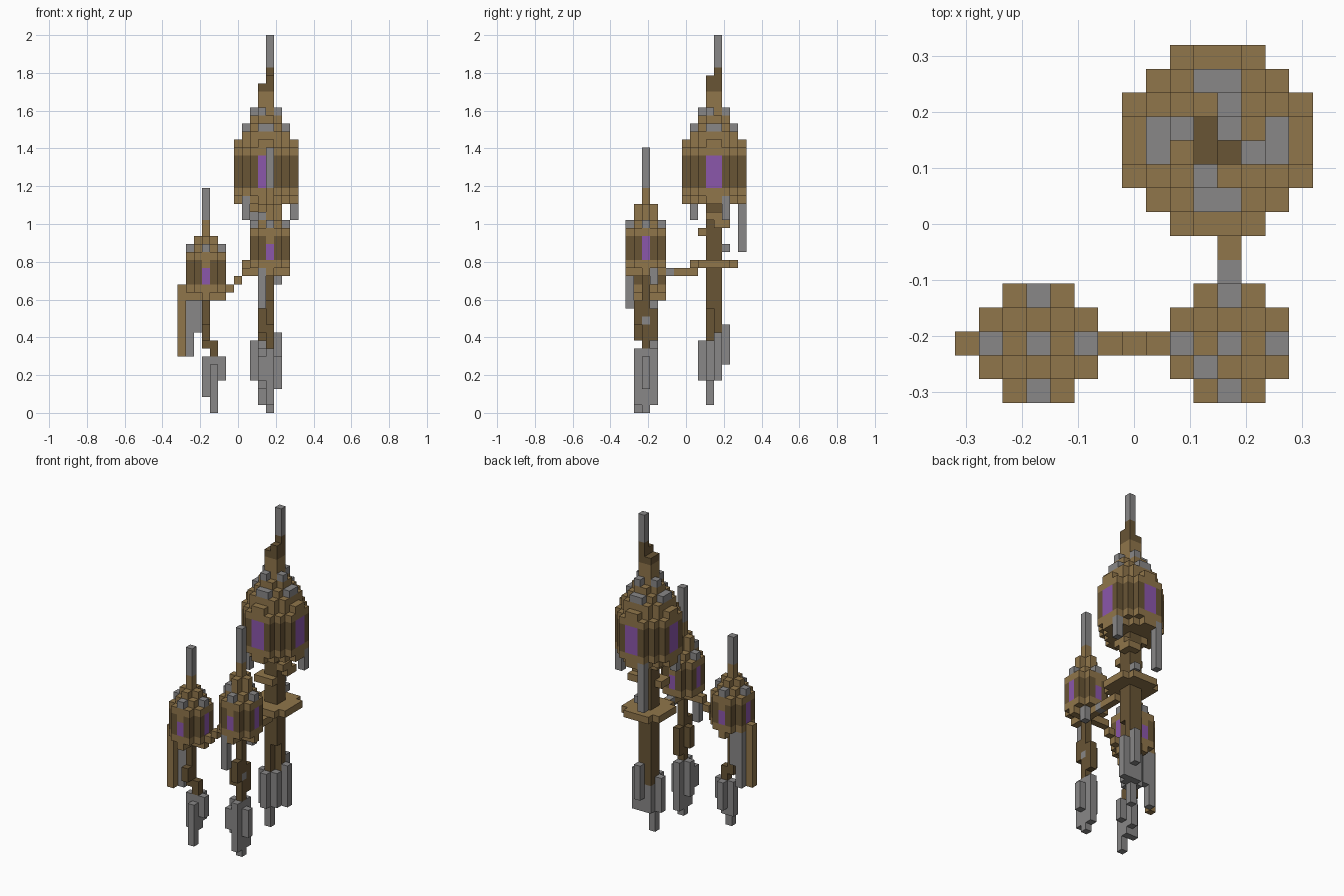
import bpy
import bmesh
from mathutils import Vector

default_cube = bpy.data.objects.get("Cube")
if default_cube:
    bpy.data.objects.remove(default_cube, do_unlink=True)

CELL = 2 / 47
ORIGIN = Vector((7.5, 7.5, 0))


def make_material(name, rgb):
    material = bpy.data.materials.new(name)
    material.use_nodes = True
    colour = (*rgb, 1)
    material.diffuse_color = colour
    material.node_tree.nodes["Principled BSDF"].inputs["Base Color"].default_value = colour
    return material


MATERIALS = {
    "wood": make_material("light wood", (.28, .18, .07)),
    "dark": make_material("dark wood", (.14, .09, .036)),
    "stone": make_material("grey stone", (.25, .245, .245)),
    "glass": make_material("purple glass", (.26, .095, .41)),
}
SLOTS = list(MATERIALS)

# Every part is a set of coloured cells on one shared grid
parts = {}


def column(part, colour, x, y, low, high):
    """Vertical run of cells from low to high, both included."""
    cells = parts.setdefault(part, {})
    for z in range(low, high + 1):
        cells[(x, y, z)] = colour


def slab(part, colour, centre, width, low, high, keep=lambda dx, dy: True):
    """Square block about a centre; keep() trims it by distance from the axis."""
    cx, cy = centre
    for x in range(15):
        for y in range(15):
            dx, dy = abs(x + .5 - cx), abs(y + .5 - cy)
            if max(dx, dy) < width / 2 and keep(dx, dy):
                column(part, colour, x, y, low, high)


def disc(part, colour, centre, width, low, high):
    """Block with stepped round corners."""
    limit = {8: 5, 6: 4, 5: 3, 4: 2, 3: 1}[width]
    slab(part, colour, centre, width, low, high, lambda dx, dy: dx + dy <= limit)


def quarter_turns(part, colour, centre, offset, low, high):
    """The same column repeated at four quarter turns."""
    dx, dy = offset
    for _ in range(4):
        column(part, colour, int(centre[0] + dx), int(centre[1] + dy), low, high)
        dx, dy = -dy, dx


# Large tower: body, windows and eaves
MAIN = (11, 11)
disc("main_body", "wood", MAIN, 6, 26, 26)
disc("main_body", "wood", MAIN, 8, 27, 27)
disc("main_body", "dark", MAIN, 8, 28, 31)
disc("main_body", "wood", MAIN, 8, 32, 32)
for side in (-.5, .5):
    quarter_turns("main_body", "glass", MAIN, (3.5, side), 28, 31)
    quarter_turns("main_body", "wood", MAIN, (3.5, side), 32, 33)
    quarter_turns("main_body", "wood", MAIN, (3.5, side), 26, 27)

# Large tower: stepped roof with stone tiles and spire
disc("main_roof", "wood", MAIN, 6, 33, 34)
slab("main_roof", "wood", MAIN, 4, 35, 35)
disc("main_roof", "wood", MAIN, 4, 36, 36)
for side in (-.5, .5):
    quarter_turns("main_roof", "stone", MAIN, (2.5, side), 35, 35)
quarter_turns("main_roof", "stone", MAIN, (1.5, -.5), 37, 37)
slab("main_spire", "wood", MAIN, 2, 37, 39)
slab("main_spire", "dark", MAIN, 2, 40, 40)
column("main_spire", "dark", 11, 10, 41, 41)
column("main_spire", "dark", 11, 11, 41, 42)
column("main_spire", "stone", 11, 11, 43, 46)

# Large tower: hanging stones
column("main_hangings", "stone", 9, 14, 20, 26)
column("main_hangings", "stone", 8, 8, 24, 26)
column("main_hangings", "stone", 14, 12, 24, 26)

# Large tower: trunk, winding steps and landing
slab("main_trunk", "dark", MAIN, 2, 13, 25)
column("main_trunk", "dark", 10, 10, 9, 12)
column("main_trunk", "dark", 10, 11, 8, 12)
column("main_trunk", "dark", 11, 11, 9, 12)
for x, y, z in [(9, 10, 25), (9, 11, 25), (12, 11, 24), (12, 10, 24), (12, 11, 23),
                (12, 12, 23), (11, 12, 23), (11, 9, 22), (10, 9, 22), (9, 10, 22), (9, 9, 22)]:
    column("winding_steps", "wood", x, y, z, z)
disc("landing", "wood", MAIN, 6, 18, 18)
column("landing", "stone", 11, 12, 20, 20)


def small_tower(name, centre, base, roof_layers, spire_height):
    """Five-cell-wide tower with windows, tiled roof and spire."""
    x, y = int(centre[0]), int(centre[1])
    body, roof, spire = name + "_body", name + "_roof", name + "_spire"
    eaves = base + 4
    disc(body, "wood", centre, 5, base, base)
    disc(body, "dark", centre, 5, base + 1, base + 3)
    for end in (-2, 2):
        column(body, "glass", x, y + end, base + 1, base + 2)
        column(body, "wood", x, y + end, base + 3, base + 3)
        column(body, "glass", x + end, y, base + 1, base + 3)
    disc(roof, "wood", centre, 5, eaves, eaves)
    slab(roof, "wood", centre, 3, eaves + 1, eaves + 1)
    quarter_turns(roof, "stone", centre, (2, 0), eaves + 1, eaves + 1)
    peak = eaves + 1 + roof_layers
    disc(roof, "wood", centre, 3, eaves + 2, peak)
    column(spire, "wood", x, y, peak + 1, peak + 2)
    column(spire, "stone", x, y, peak + 3, peak + 2 + spire_height)
    # Floor beams below the base
    disc(body, "wood", centre, 3, base - 1, base - 1)
    quarter_turns(body, "wood", centre, (2, 0), base - 1, base - 1)


small_tower("middle_tower", (11.5, 2.5), 18, 2, 5)
small_tower("low_tower", (3.5, 2.5), 15, 1, 4)
column("middle_tower_roof", "stone", 10, 1, 24, 24)

# Middle tower: trunk and hanging stones
column("middle_trunk", "dark", 11, 2, 8, 17)
column("middle_trunk", "dark", 11, 1, 11, 13)
column("middle_trunk", "dark", 11, 3, 9, 12)
column("middle_trunk", "dark", 10, 2, 10, 12)
column("middle_trunk", "stone", 11, 2, 11, 11)
column("middle_hangings", "stone", 10, 0, 13, 17)
column("middle_hangings", "stone", 12, 3, 16, 17)

# Low tower: trunk, hanging stones and wooden hanging plank
column("low_trunk", "dark", 3, 2, 8, 14)
column("low_trunk", "dark", 4, 2, 7, 8)
column("low_trunk", "dark", 3, 1, 9, 10)
column("low_hangings", "stone", 1, 3, 7, 14)
column("low_hangings", "stone", 2, 3, 10, 14)
column("hanging_plank", "wood", 0, 2, 7, 15)

# Bridges between the towers
for step in range(3):
    column("low_bridge", "wood", 6 + step, 2, 15 + step, 15 + step)
for y in range(5, 9):
    column("high_bridge", "stone" if y == 5 else "wood", 11, y, 17, 17)

# Stone roots as (x, y, low, high)
ROOTS = {
    "main_roots": [(10, 10, 1, 8), (11, 10, 4, 8), (10, 11, 4, 7), (11, 11, 4, 8),
                   (9, 10, 4, 8), (12, 11, 4, 9), (11, 12, 6, 10), (10, 9, 4, 8)],
    "middle_roots": [(11, 2, 0, 7), (10, 2, 3, 7), (12, 2, 3, 6),
                     (11, 1, 1, 7), (11, 3, 1, 7), (10, 1, 4, 6)],
    "low_roots": [(4, 2, 2, 6), (4, 1, 0, 5), (3, 2, 2, 6), (5, 2, 4, 6), (4, 3, 3, 6)],
}
for name, runs in ROOTS.items():
    for run in runs:
        column(name, "stone", *run)

# Turn the cells into meshes, leaving out hidden faces
occupied = {cell for cells in parts.values() for cell in cells}
DIRECTIONS = [Vector(sign * e for e in axis)
              for axis in ((1, 0, 0), (0, 1, 0), (0, 0, 1)) for sign in (-1, 1)]


def build_part(name, cells):
    bm = bmesh.new()
    for cell, colour in cells.items():
        middle = Vector(cell) + Vector((.5, .5, .5)) - ORIGIN
        for normal in DIRECTIONS:
            if tuple(int(a + b) for a, b in zip(cell, normal)) in occupied:
                continue
            u = normal.yzx / 2
            v = normal.cross(u)
            centre = middle + normal / 2
            corners = (centre - u - v, centre + u - v, centre + u + v, centre - u + v)
            face = bm.faces.new([bm.verts.new(c * CELL) for c in corners])
            face.material_index = SLOTS.index(colour)
    bmesh.ops.remove_doubles(bm, verts=bm.verts, dist=CELL / 100)
    bm.normal_update()
    mesh = bpy.data.meshes.new(name)
    bm.to_mesh(mesh)
    bm.free()
    for material in MATERIALS.values():
        mesh.materials.append(material)
    bpy.context.collection.objects.link(bpy.data.objects.new(name, mesh))


for part_name, part_cells in parts.items():
    build_part(part_name, part_cells)
